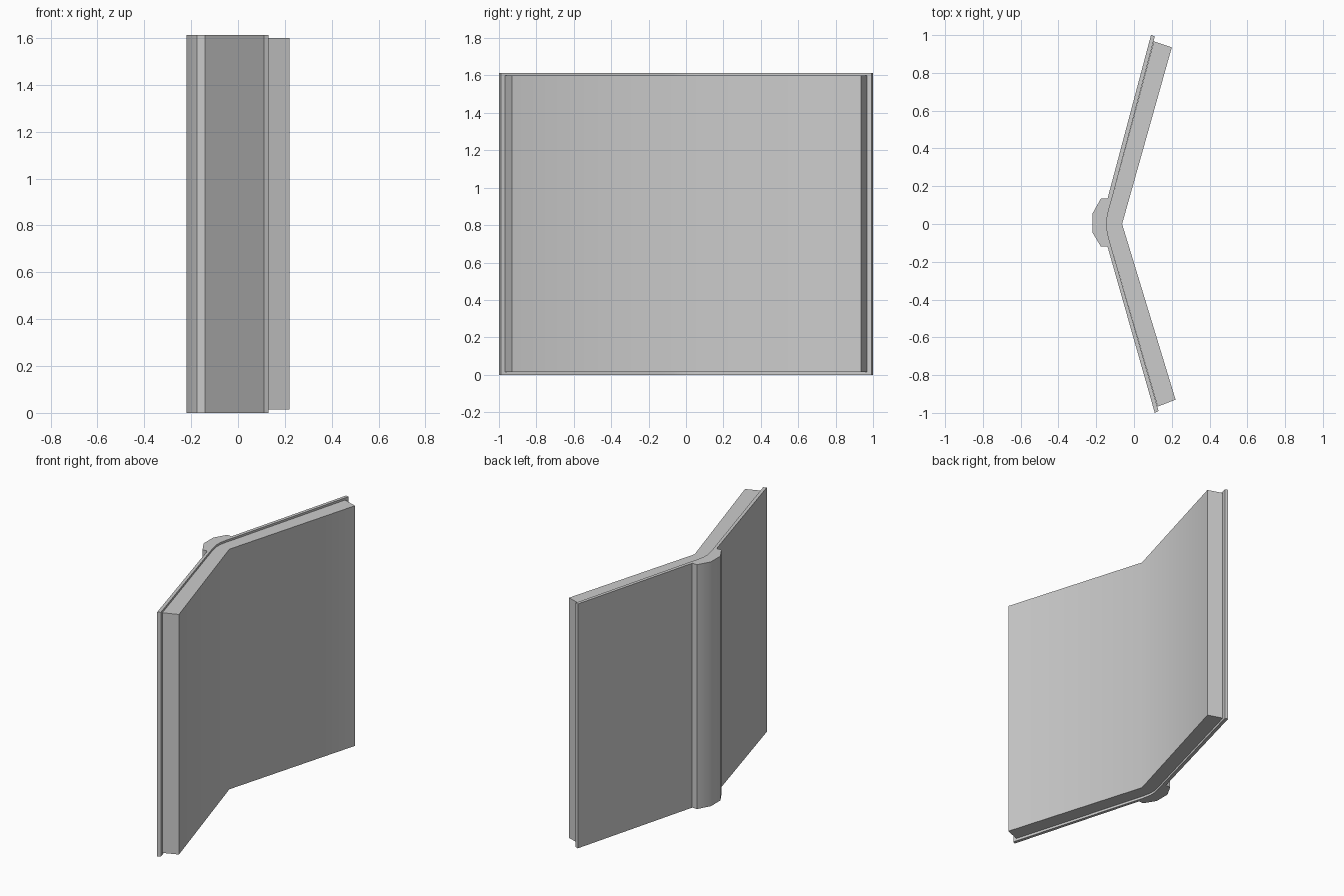
import bpy
import bmesh
import math

cube = bpy.data.objects.get("Cube")
if cube:
    bpy.data.objects.remove(cube, do_unlink=True)

grey = bpy.data.materials.new("light_grey")
grey.use_nodes = True
colour = (0.6, 0.6, 0.6, 1)
grey.diffuse_color = colour
grey.node_tree.nodes["Principled BSDF"].inputs["Base Color"].default_value = colour


def extrude_profile(name, outline, z0, z1):
    """Upright solid from a top outline."""
    bm = bmesh.new()
    face = bm.faces.new([bm.verts.new((x, y, z0)) for x, y in outline])
    top = bmesh.ops.extrude_face_region(bm, geom=[face])["geom"]
    verts = [v for v in top if isinstance(v, bmesh.types.BMVert)]
    bmesh.ops.translate(bm, verts=verts, vec=(0, 0, z1 - z0))
    bmesh.ops.recalc_face_normals(bm, faces=bm.faces)
    mesh = bpy.data.meshes.new(name)
    bm.to_mesh(mesh)
    bm.free()
    mesh.materials.append(grey)
    obj = bpy.data.objects.new(name, mesh)
    bpy.context.collection.objects.link(obj)
    bpy.ops.object.select_all(action="DESELECT")
    obj.select_set(True)
    bpy.context.view_layer.objects.active = obj
    bpy.ops.object.shade_smooth_by_angle(angle=math.radians(35))
    return obj


# Rounded fold where the pages meet the spine
fold = [(-0.115, 0.14), (-0.135, 0.07), (-0.145, 0.02),
        (-0.145, -0.02), (-0.135, -0.07), (-0.115, -0.14)]

# Cover with its raised spine
spine = [(-0.14, -0.12), (-0.175, -0.12), (-0.22, -0.045),
         (-0.22, 0.055), (-0.175, 0.135), (-0.14, 0.135)]
cover = [(0.09, 1.0), (0.11, 0.993)] + fold + [(0.13, -0.99), (0.11, -1.0)] + spine
extrude_profile("cover", cover, 0, 1.613)

# Page block, a little smaller than the cover
pages = [(0.2, 0.935), (0.105, 0.967)] + fold + [(0.125, -0.967), (0.22, -0.93), (-0.063, 0)]
extrude_profile("pages", pages, 0.015, 1.6)
